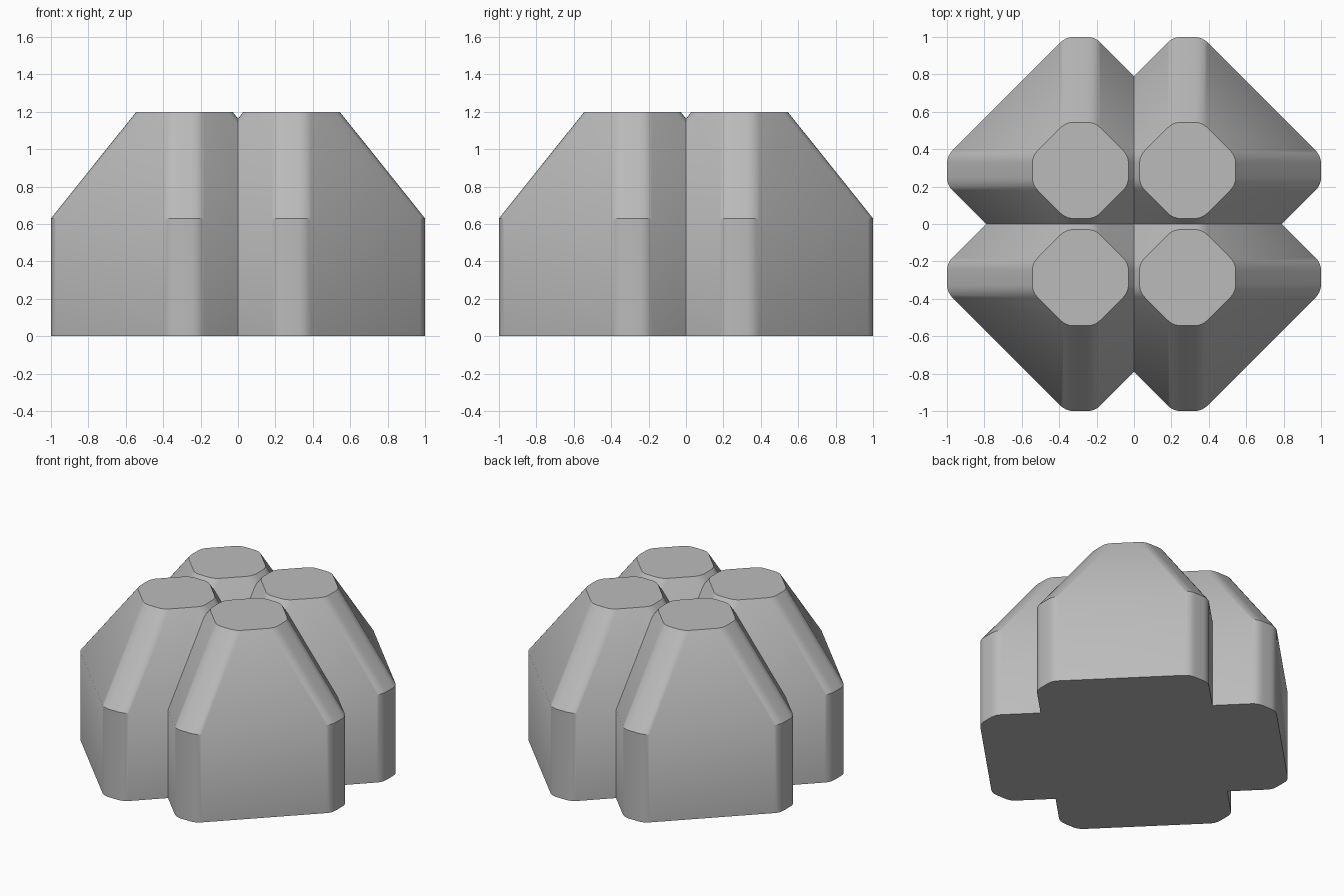
import bpy
import bmesh
from math import radians, sin, cos, tan, pi
from mathutils import Vector

cube = bpy.data.objects.get("Cube")
if cube:
    bpy.data.objects.remove(cube, do_unlink=True)

CENTRE = 0.2865        # tower axis distance from the middle planes
WIDE, NARROW = 0.7135, 0.257   # tip distance at the base and at the top
SHOULDER, TOP = 0.63, 1.2
CHAMFER = 0.0775       # half width of each cut diamond corner
ROUND = 0.04           # tangent length of the soft rounding
STEPS = 4


def outline(tip):
    """Diamond with cut, softly rounded corners around the tower axis."""
    radius = ROUND / tan(pi / 8)
    points = []
    for quarter in range(4):
        turn = quarter * pi / 2
        for side in (-1, 1):
            # arc between the flat tip and the neighbouring diagonal side
            for i in range(STEPS + 1):
                a = i / STEPS * pi / 4
                if side < 0:
                    a = pi / 4 - a
                u = tip - radius + radius * cos(a)
                v = side * (CHAMFER - ROUND + radius * sin(a))
                points.append((CENTRE + u * cos(turn) - v * sin(turn),
                               CENTRE + u * sin(turn) + v * cos(turn)))
    return points


# One tapered tower, lofted through three levels
bm = bmesh.new()
rings = [[bm.verts.new((x, y, z)) for x, y in outline(tip)]
         for tip, z in ((WIDE, 0), (WIDE, SHOULDER), (NARROW, TOP))]
for low, high in zip(rings, rings[1:]):
    for i in range(len(low)):
        j = (i + 1) % len(low)
        bm.faces.new((low[i], low[j], high[j], high[i]))
bm.faces.new(rings[0][::-1])
bm.faces.new(rings[-1])

# Trim at the middle planes so the mirrored towers join without inner walls
for normal in (Vector((1, 0, 0)), Vector((0, 1, 0))):
    bmesh.ops.bisect_plane(bm, geom=bm.verts[:] + bm.edges[:] + bm.faces[:],
                           plane_co=(0, 0, 0), plane_no=normal, clear_inner=True)
bmesh.ops.recalc_face_normals(bm, faces=bm.faces[:])
mesh = bpy.data.meshes.new("four_tower_block")
bm.to_mesh(mesh)
bm.free()

block = bpy.data.objects.new("four_tower_block", mesh)
bpy.context.collection.objects.link(block)
bpy.ops.object.select_all(action='DESELECT')
bpy.context.view_layer.objects.active = block
block.select_set(True)

# Four towers by mirroring
mirror = block.modifiers.new("mirror", 'MIRROR')
mirror.use_axis = (True, True, False)
mirror.use_clip = True
bpy.ops.object.modifier_apply(modifier=mirror.name)
bpy.ops.object.shade_smooth_by_angle(angle=radians(30))

# Plain grey
grey = bpy.data.materials.new("light_grey")
grey.use_nodes = True
colour = (0.5, 0.5, 0.5, 1)
grey.diffuse_color = colour
grey.node_tree.nodes["Principled BSDF"].inputs["Base Color"].default_value = colour
block.data.materials.append(grey)
